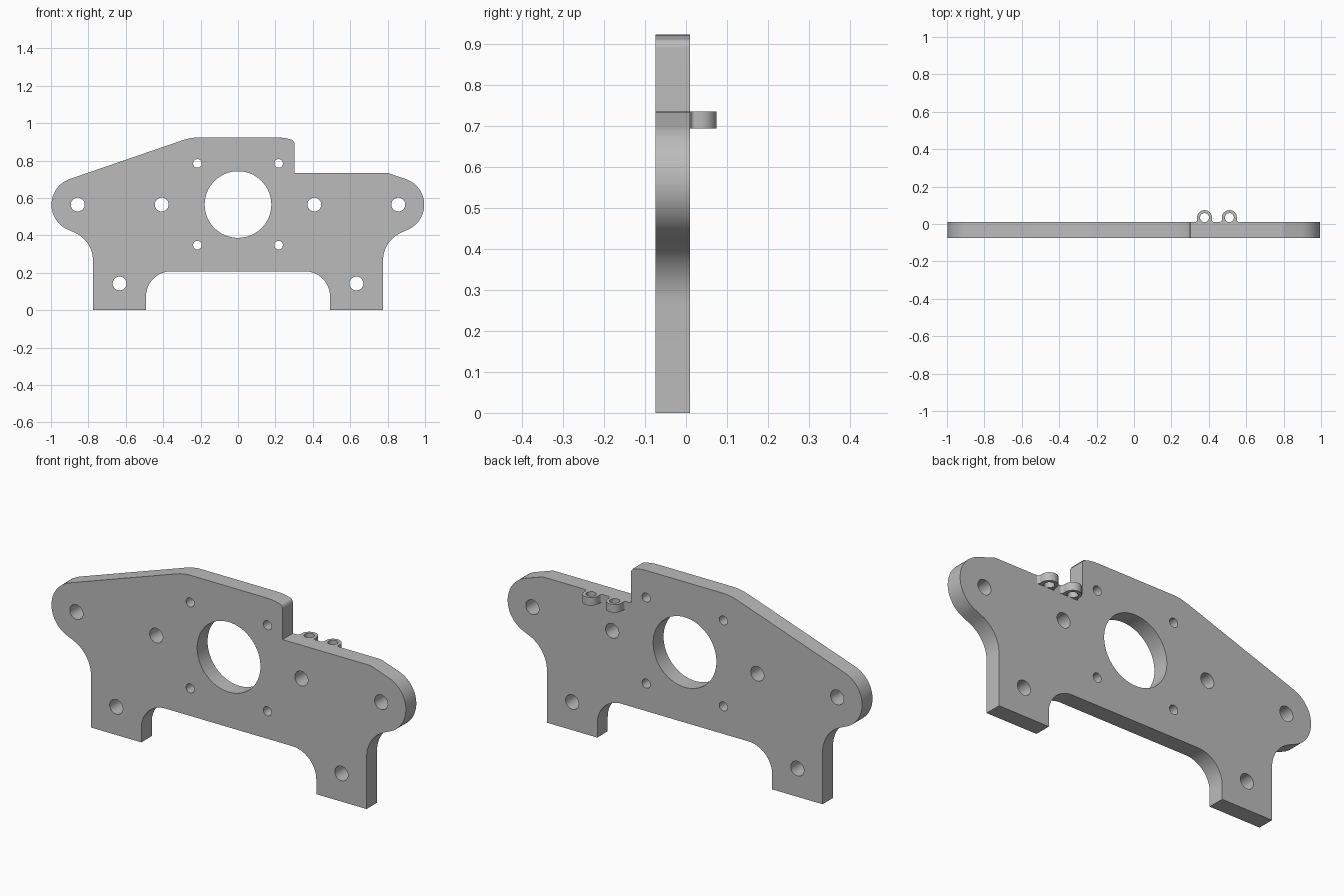
import bpy
from math import sin, cos, tan, pi
from mathutils import Vector

cube = bpy.data.objects.get("Cube")
if cube:
    bpy.data.objects.remove(cube, do_unlink=True)

grey = bpy.data.materials.new("plain grey")
grey.use_nodes = True
colour = (0.5, 0.5, 0.5, 1)
grey.diffuse_color = colour
grey.node_tree.nodes["Principled BSDF"].inputs["Base Color"].default_value = colour


def fillet(corners):
    """Closed outline from (x, y, radius) corners, rounding each corner."""
    out = []
    for i, (x, y, r) in enumerate(corners):
        p = Vector((x, y))
        if r == 0:
            out.append(p)
            continue
        a = (Vector(corners[i - 1][:2]) - p).normalized()
        b = (Vector(corners[(i + 1) % len(corners)][:2]) - p).normalized()
        half = a.angle(b) / 2
        centre = p + (a + b).normalized() * r / sin(half)
        start = p + a * r / tan(half) - centre
        end = p + b * r / tan(half) - centre
        sweep = start.angle(end)
        n = max(4, int(sweep / 0.09))
        for k in range(n + 1):
            t = sweep * k / n
            out.append(centre + (start * sin(sweep - t) + end * sin(t)) / sin(sweep))
    return out


def circle(x, y, r, n=48):
    return [Vector((x + r * cos(2 * pi * k / n), y + r * sin(2 * pi * k / n)))
            for k in range(n)]


def slab(name, loops, thickness, location, upright=False):
    """Filled outline with holes, extruded evenly about its plane."""
    curve = bpy.data.curves.new(name, "CURVE")
    curve.dimensions = "2D"
    curve.fill_mode = "BOTH"
    curve.extrude = thickness / 2
    for loop in loops:
        spline = curve.splines.new("POLY")
        spline.points.add(len(loop) - 1)
        for point, co in zip(spline.points, loop):
            point.co = (co.x, co.y, 0, 1)
        spline.use_cyclic_u = True
    obj = bpy.data.objects.new(name, curve)
    bpy.context.collection.objects.link(obj)
    obj.location = location
    obj.rotation_euler.x = pi / 2 if upright else 0
    bpy.ops.object.select_all(action="DESELECT")
    obj.select_set(True)
    bpy.context.view_layer.objects.active = obj
    bpy.ops.object.convert(target="MESH")
    obj = bpy.context.object
    obj.data.materials.clear()
    obj.data.materials.append(grey)
    bpy.ops.object.shade_smooth_by_angle(angle=0.5)
    return obj


# Plate outline: mirrored ears and feet, with a step cut in the left shoulder
side = [(0.492, 0.208, 0.135), (0.492, 0, 0), (0.775, 0, 0),
        (0.775, 0.372, 0.165), (1.25, 0.581, 0.145)]
left_top = [(0.798, 0.735, 0.05), (0.302, 0.735, 0),
            (0.302, 0.907, 0.025), (0.255, 0.923, 0.25)]
right_top = [(-0.255, 0.923, 0.25)]
outline = fillet(side + left_top + right_top
                 + [(-x, z, r) for x, z, r in reversed(side)])

# Bore, mounting holes and small screw holes
holes = [circle(0, 0.565, 0.178, 96)]
for s in (-1, 1):
    for x, z, r in ((0.857, 0.565, 0.037), (0.408, 0.565, 0.037),
                    (0.633, 0.143, 0.037), (0.217, 0.785, 0.023),
                    (0.217, 0.348, 0.023)):
        holes.append(circle(s * x, z, r))
slab("mounting_plate", [outline] + holes, 0.084, (0, -0.032, 0), upright=True)

# Two cable eyelets on the back of the lower shoulder
lug = fillet([(-0.05, 0, 0), (-0.04, 0.006, 0.01), (-0.04, 0.064, 0.0399),
              (0.04, 0.064, 0.0399), (0.04, 0.006, 0.01), (0.05, 0, 0)])
for name, x in (("inner_eyelet", 0.377), ("outer_eyelet", 0.51)):
    slab(name, [lug, circle(0, 0.024, 0.024, 32)], 0.041, (x, 0.01, 0.7145))
